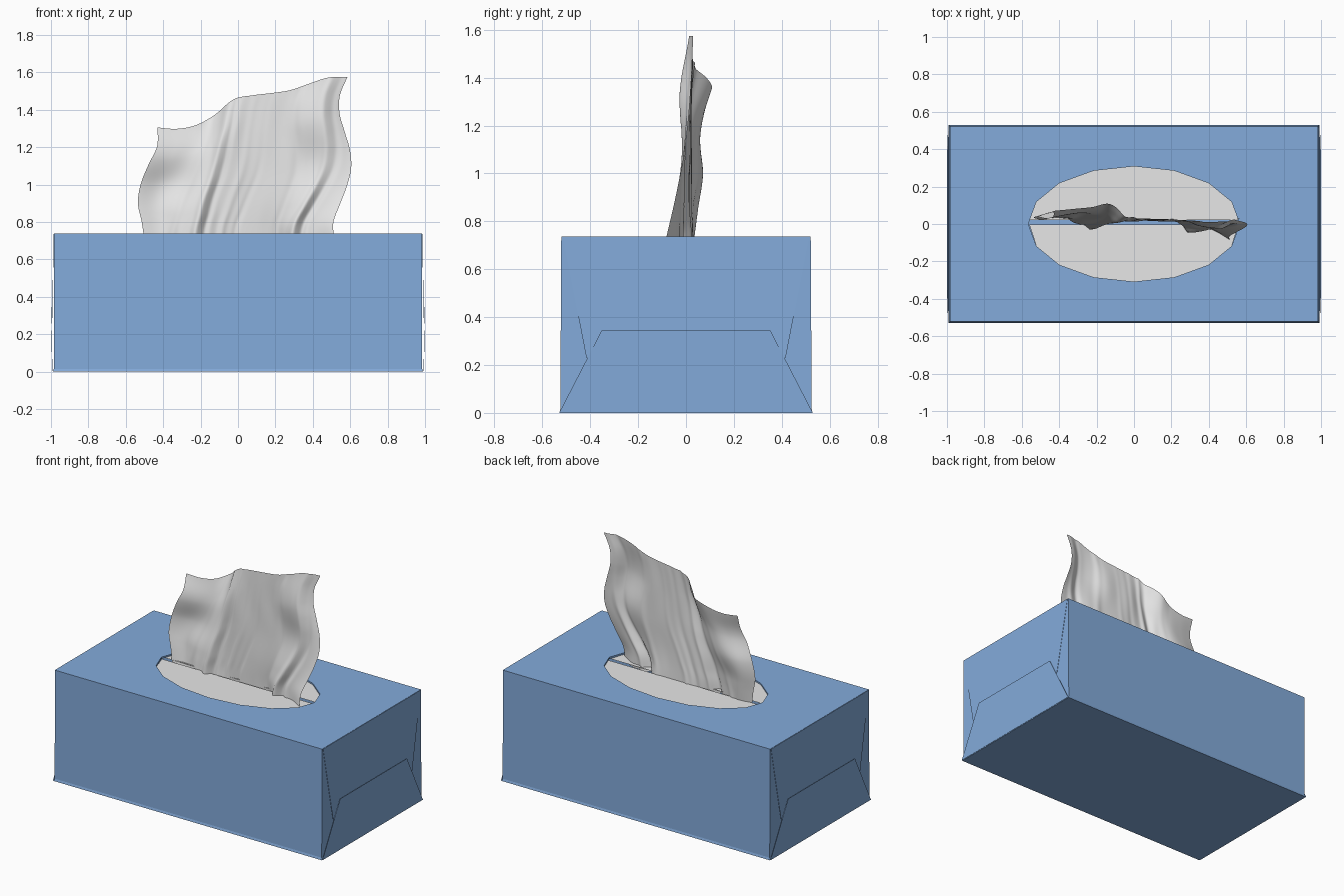
import bpy, bmesh, math

if "Cube" in bpy.data.objects:
    bpy.data.objects.remove(bpy.data.objects["Cube"])


def material(name, rgb):
    m = bpy.data.materials.new(name)
    m.diffuse_color = (*rgb, 1)
    m.use_nodes = True
    m.node_tree.nodes["Principled BSDF"].inputs["Base Color"].default_value = m.diffuse_color
    return m


BLUE = material("carton_blue", (0.23, 0.41, 0.71))
WHITE = material("tissue_white", (0.8, 0.8, 0.8))
TOP = 0.737


def make(name, verts, faces, mat, smooth=False):
    me = bpy.data.meshes.new(name)
    me.from_pydata(verts, [], faces)
    me.materials.append(mat)
    for p in me.polygons:
        p.use_smooth = smooth
    ob = bpy.data.objects.new(name, me)
    bpy.context.collection.objects.link(ob)
    return ob


def spline(pts, t):
    """Smooth curve through evenly spaced values, t from 0 to 1."""
    n = len(pts) - 1
    i = min(int(t * n), n - 1)
    f = t * n - i
    b, c = pts[i], pts[i + 1]
    a = pts[i - 1] if i else 2 * b - c
    d = pts[i + 2] if i + 2 <= n else 2 * c - b
    return b + 0.5 * f * (c - a + f * (2 * a - 5 * b + 4 * c - d + f * (3 * (b - c) + d - a)))


def ellipse(rx, ry, z, n=16):
    return [(rx * math.cos(2 * math.pi * k / n), ry * math.sin(2 * math.pi * k / n), z)
            for k in range(n)]


# Carton walls and floor: slightly flared at the foot
verts, faces = [], []
for x, y, z in ((0.99, 0.529, 0), (0.985, 0.525, 0.015), (0.985, 0.521, TOP)):
    verts += [(-x, -y, z), (x, -y, z), (x, y, z), (-x, y, z)]
for r in (0, 4):
    faces += [(r + k, r + (k + 1) % 4, r + 4 + (k + 1) % 4, r + 4 + k) for k in range(4)]
faces.append((3, 2, 1, 0))
make("carton_walls", verts, faces, BLUE)

# Carton lid with a 16-sided oval opening and a short rim going down
verts = ellipse(0.565, 0.308, TOP) + ellipse(0.565, 0.308, TOP - 0.012)
X, Y = 0.985, 0.521
verts += [(X, Y, TOP), (-X, Y, TOP), (-X, -Y, TOP), (X, -Y, TOP)]
faces = [(k, (k + 1) % 16, 16 + (k + 1) % 16, 16 + k) for k in range(16)]
for q in range(4):
    arc = [(q * 4 + j) % 16 for j in range(5)]
    corner, following = 32 + q, 32 + (q + 1) % 4
    faces += [(arc[j], corner, arc[j + 1]) for j in range(4)]
    faces.append((arc[4], corner, following))
make("carton_lid", verts, faces, BLUE)

# Film under the opening, in two halves with a slit between them
for side, gap, name in ((1, 0.022, "film_back"), (-1, -0.002, "film_front")):
    arc = [(0.565 * math.cos(math.pi * k / 8), side * 0.308 * math.sin(math.pi * k / 8), TOP - 0.01)
           for k in range(9)]
    arc[0] = (0.56, gap, TOP - 0.01)
    arc[8] = (-0.56, gap, TOP - 0.01)
    make(name, arc, [tuple(range(9)) if side > 0 else tuple(range(8, -1, -1))], WHITE)


# Folded end flaps, thin plates tilted away from the wall
def flap(name, side, wide, narrow):
    (x0, y0, z0), (x1, y1, z1) = wide, narrow
    outer = [(side * x0, -y0, z0), (side * x0, y0, z0), (side * x1, y1, z1), (side * x1, -y1, z1)]
    ob = make(name, outer, [(0, 1, 2, 3)], BLUE)
    bm = bmesh.new()
    bm.from_mesh(ob.data)
    bm.normal_update()
    f = list(bm.faces)[0]
    if f.normal.x * side < 0:
        bmesh.ops.reverse_faces(bm, faces=[f])
    bm.to_mesh(ob.data)
    bm.free()
    mod = ob.modifiers.new("thickness", "SOLIDIFY")
    mod.thickness = 0.002
    mod.offset = -1


for side, tag in ((1, "right"), (-1, "left")):
    flap("top_flap_" + tag, side, (0.988, 0.514, TOP - 0.001), (0.993, 0.416, 0.23))
    flap("bottom_flap_" + tag, side, (0.994, 0.529, 0.002), (1.0, 0.352, 0.345))
    # Seam of the folded wrap on the underside
    a, b = sorted((side * 0.54, side * 0.99))
    make("floor_seam_" + tag, [(a, -0.26, 0.0), (a, 0, 0.0), (b, 0, -0.0), (b, -0.26, 0.0),
                               (a, 0, 0.003), (b, 0, 0.003)], [(1, 2, 5, 4)], BLUE)

# Tissue: outline curves, depth rows from slit to upper edge, diagonal creases
LEFT = (-0.50, -0.515, -0.535, -0.52, -0.48, -0.433, -0.43)
RIGHT = (0.515, 0.51, 0.545, 0.582, 0.605, 0.598, 0.57, 0.543, 0.545, 0.585)
UPPER = (1.305, 1.298, 1.317, 1.372, 1.455, 1.477, 1.489, 1.505, 1.54, 1.572, 1.575)
DEPTH = (
    (0.02, 0.03, 0.00, -0.01, 0.025, 0.02, 0.02, 0.02, -0.03, -0.03, -0.09),
    (0.03, 0.05, 0.02, -0.005, 0.02, 0.02, 0.015, 0.01, -0.02, -0.02, -0.04),
    (0.04, 0.07, 0.06, 0.02, 0.015, 0.02, 0.02, 0.015, 0.01, -0.01, 0.00),
    (0.03, 0.05, 0.06, 0.045, 0.01, 0.025, 0.02, 0.02, -0.01, -0.02, 0.02),
    (0.07, 0.08, 0.09, 0.105, 0.035, 0.03, 0.025, 0.02, 0.01, 0.015, 0.03),
)
# start across, end across, width, depth, fade
CREASES = (
    (0.26, 0.37, 0.020, -0.022, 0.8), (0.31, 0.42, 0.016, 0.015, 0.7),
    (0.40, 0.52, 0.018, -0.012, 1.8), (0.47, 0.60, 0.014, 0.009, 2.5),
    (0.77, 0.92, 0.018, -0.026, 1.9), (0.82, 0.97, 0.018, 0.022, 2.0),
    (0.14, 0.28, 0.020, 0.010, 2.0), (0.70, 0.76, 0.022, 0.008, 0.8),
)
NU, NV = 110, 70
verts, faces = [], []
for j in range(NV + 1):
    v = j / NV
    for i in range(NU + 1):
        u = i / NU
        x = spline(LEFT, v) * (1 - u) + spline(RIGHT, v) * u
        z = 0.70 + (spline(UPPER, u) - 0.70) * v
        y = spline([spline(row, u) for row in DEPTH], v)
        for a, b, w, d, fade in CREASES:
            c = a + (b - a) * math.sin(v * math.pi / 2)
            y += d * math.exp(-((u - c) / w) ** 2 - fade * v)
        verts.append((x, y, z))
for j in range(NV):
    for i in range(NU):
        k = j * (NU + 1) + i
        faces.append((k, k + 1, k + NU + 2, k + NU + 1))
make("tissue", verts, faces, WHITE, smooth=True)
